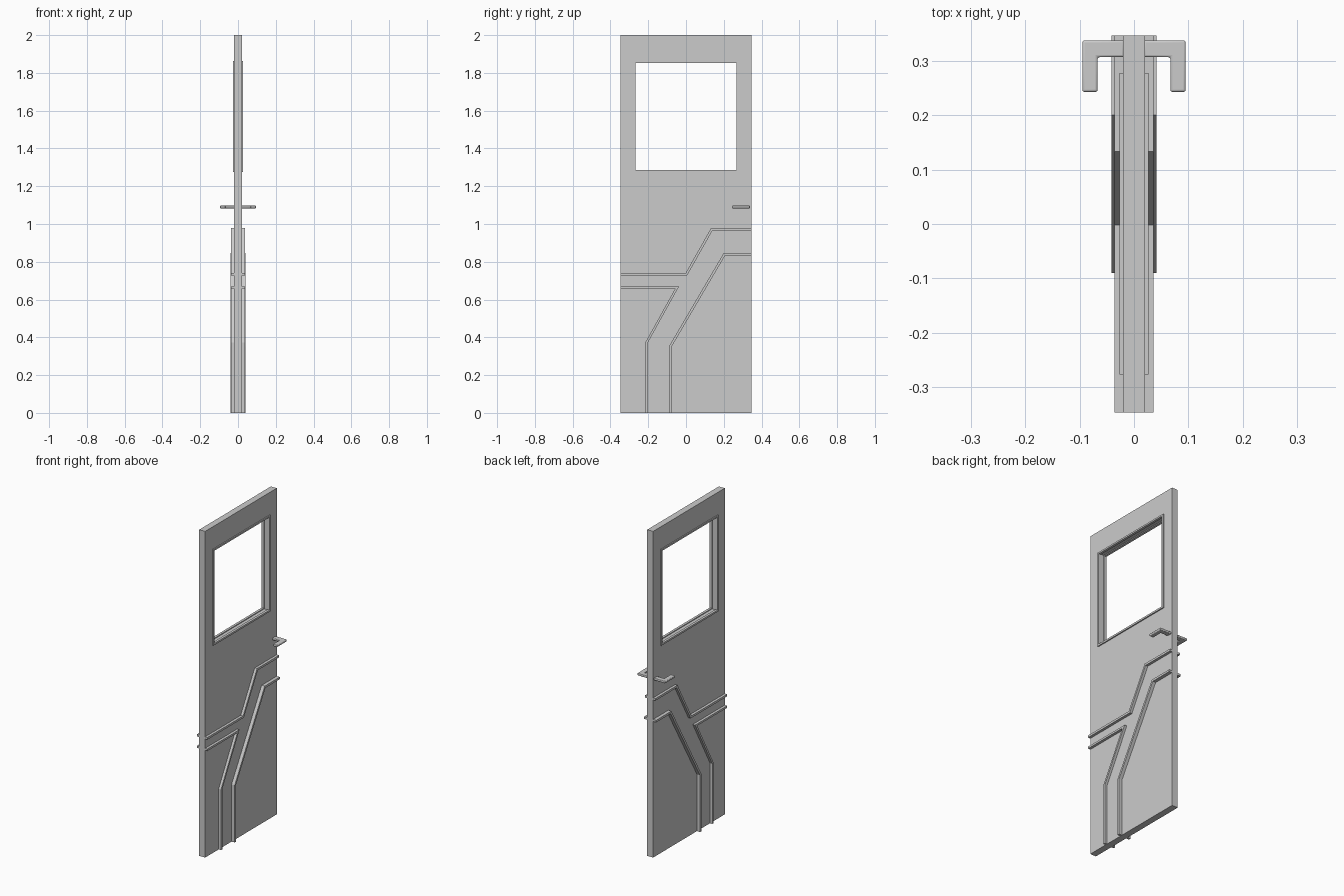
import bpy, bmesh
from mathutils import Vector

if "Cube" in bpy.data.objects:
    bpy.data.objects.remove(bpy.data.objects["Cube"])


def finish(name, bm, mirror=False):
    bmesh.ops.recalc_face_normals(bm, faces=bm.faces[:])
    mesh = bpy.data.meshes.new(name)
    bm.to_mesh(mesh)
    bm.free()
    obj = bpy.data.objects.new(name, mesh)
    bpy.context.collection.objects.link(obj)
    if mirror:
        obj.modifiers.new("both_sides", 'MIRROR')
    return obj


def extrude_all(bm, vec):
    geom = bmesh.ops.extrude_face_region(bm, geom=bm.faces[:])["geom"]
    moved = [g for g in geom if isinstance(g, bmesh.types.BMVert)]
    bmesh.ops.translate(bm, verts=moved, vec=vec)


def rect_ring(name, outer, inner, x0, x1, mirror=False):
    """Rectangular ring in the YZ plane; rectangles are (y0, z0, y1, z1)."""
    bm = bmesh.new()
    loops = []
    for y0, z0, y1, z1 in (outer, inner):
        corners = ((y0, z0), (y1, z0), (y1, z1), (y0, z1))
        loops.append([bm.verts.new((x0, y, z)) for y, z in corners])
    a, b = loops
    for i in range(4):
        j = (i + 1) % 4
        bm.faces.new((a[i], a[j], b[j], b[i]))
    extrude_all(bm, (x1 - x0, 0, 0))
    return finish(name, bm, mirror)


def trim_strip(name, path, width, x0, x1):
    """Mitred flat strip following a YZ path, on both faces of the door."""
    pts = [Vector(p) for p in path]
    dirs = [(q - p).normalized() for p, q in zip(pts, pts[1:])]
    norms = [Vector((-d.y, d.x)) for d in dirs]
    bm = bmesh.new()
    pairs = []
    for i, p in enumerate(pts):
        n0, n1 = norms[max(i - 1, 0)], norms[min(i, len(norms) - 1)]
        m = (n0 + n1) / (1 + n0.dot(n1)) * width / 2
        pairs.append([bm.verts.new((x0, *(p + m * s))) for s in (1, -1)])
    for (a, b), (c, d) in zip(pairs, pairs[1:]):
        bm.faces.new((a, b, d, c))
    extrude_all(bm, (x1 - x0, 0, 0))
    return finish(name, bm, True)


# Door slab with window opening
rect_ring("door_panel", (-0.347, 0, 0.347, 2), (-0.272, 1.28, 0.272, 1.858), -0.02, 0.02)

# Raised window surround on both faces
rect_ring("window_frame", (-0.277, 1.274, 0.278, 1.863),
          (-0.267, 1.285, 0.267, 1.853), 0.012, 0.027, True)

# Decorative strips
trim_strip("upper_trim", [(-0.347, 0.734), (0.002, 0.734), (0.137, 0.973), (0.347, 0.973)],
           0.013, 0.018, 0.036)
trim_strip("left_trim", [(-0.347, 0.664), (-0.047, 0.664), (-0.21, 0.37), (-0.21, 0)],
           0.012, 0.018, 0.036)
trim_strip("lower_trim", [(-0.084, 0), (-0.084, 0.35), (0.204, 0.841), (0.347, 0.841)],
           0.013, 0.018, 0.041)

# L-shaped lever handles with rounded edges
bm = bmesh.new()
profile = [(0.018, 0.307), (0.067, 0.307), (0.067, 0.243),
           (0.095, 0.243), (0.095, 0.338), (0.018, 0.338)]
bm.faces.new([bm.verts.new((x, y, 1.083)) for x, y in profile])
extrude_all(bm, (0, 0, 0.014))
handle = finish("door_handle", bm)
bevel = handle.modifiers.new("rounded", 'BEVEL')
bevel.width = 0.004
bevel.segments = 3
handle.modifiers.new("both_sides", 'MIRROR').use_mirror_merge = False
bpy.context.view_layer.objects.active = handle
handle.select_set(True)
bpy.ops.object.shade_smooth_by_angle()
